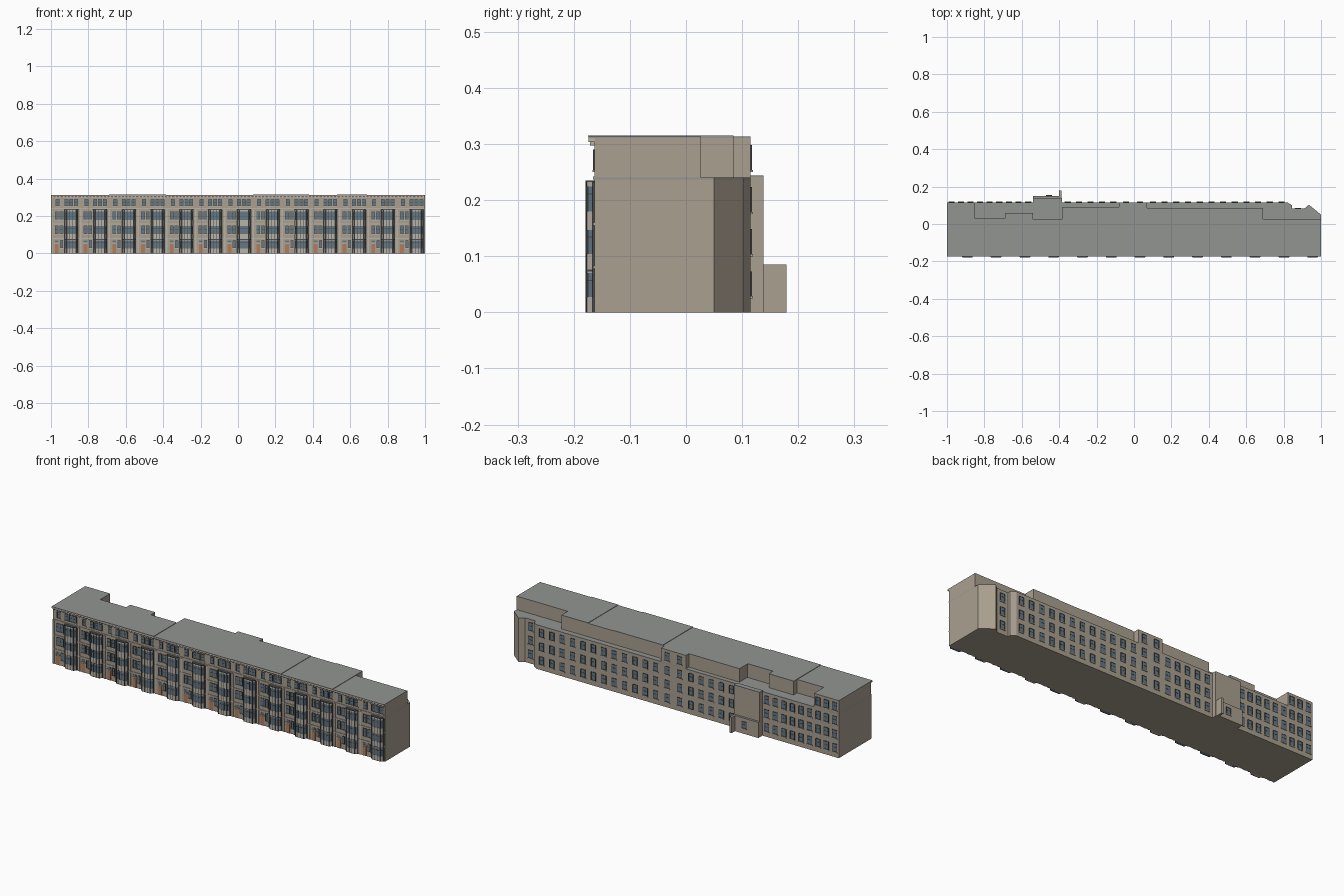
import bpy, bmesh

if "Cube" in bpy.data.objects:
    bpy.data.objects.remove(bpy.data.objects["Cube"])

def material(name, rgb):
    m = bpy.data.materials.new(name)
    m.diffuse_color = (*rgb, 1)
    m.use_nodes = True
    m.node_tree.nodes["Principled BSDF"].inputs["Base Color"].default_value = m.diffuse_color
    return m

WALL = material("wall_stone", (0.40, 0.35, 0.28))
TRIM = material("pale_trim", (0.50, 0.45, 0.39))
ROOF = material("roof_grey", (0.29, 0.30, 0.29))
GLASS = material("window_glass", (0.13, 0.19, 0.24))
DARK = material("dark_frame", (0.07, 0.07, 0.07))
DOOR = material("door_wood", (0.45, 0.20, 0.10))

def finish(name, bm, mat):
    bmesh.ops.recalc_face_normals(bm, faces=bm.faces)
    me = bpy.data.meshes.new(name)
    bm.to_mesh(me)
    bm.free()
    me.materials.append(mat)
    ob = bpy.data.objects.new(name, me)
    bpy.context.collection.objects.link(ob)
    return ob

def prisms(name, items, mat):
    """Vertical prisms: each item is (outline, z0, z1)."""
    bm = bmesh.new()
    for pts, z0, z1 in items:
        lo = [bm.verts.new((x, y, z0)) for x, y in pts]
        hi = [bm.verts.new((x, y, z1)) for x, y in pts]
        bm.faces.new(lo[::-1])
        bm.faces.new(hi)
        n = len(pts)
        for i in range(n):
            j = (i + 1) % n
            bm.faces.new((lo[i], lo[j], hi[j], hi[i]))
    return finish(name, bm, mat)

def box(x0, x1, y0, y1, z0, z1):
    return ([(x0, y0), (x1, y0), (x1, y1), (x0, y1)], z0, z1)

FRONT = -0.163
TERRACE, TOP = 0.24, 0.311

# Lower three storeys, with the notched and splayed right-hand end
lower = [(-1, FRONT), (1, FRONT), (1, 0.05), (0.935, 0.103), (0.91, 0.082), (0.845, 0.082),
         (0.845, 0.10), (0.82, 0.115), (-1, 0.115)]
prisms("lower_storeys", [(lower, 0, TERRACE - 0.003)], WALL)
prisms("terrace_roof", [(lower, TERRACE - 0.003, TERRACE)], ROOF)

# Top storey, stepped back by different amounts along the rear
steps = [(1, 0.69, 0.027), (0.69, 0.07, 0.085), (0.07, -0.08, 0.115), (-0.08, -0.385, 0.09),
         (-0.385, -0.54, 0.023), (-0.54, -0.69, 0.06), (-0.69, -0.85, 0.03), (-0.85, -1, 0.115)]
rear = [(x, y) for a, b, y in steps for x in (a, b)]
prisms("top_storey", [([(-1, FRONT), (1, FRONT)] + rear, TERRACE, TOP)], WALL)
prisms("main_roof", [([(-1, -0.174), (1, -0.174)] + rear, TOP, 0.313)], ROOF)
prisms("raised_roof_panels", [box(a, b, -0.175, y, 0.313, 0.3155) for a, b, y in
       ((-0.69, -0.54, 0.06), (-0.54, -0.385, 0.023), (0.08, 0.38, 0.085), (0.53, 0.69, 0.085))], ROOF)

# Rear service wing, low annex and fin wall
prisms("rear_wing", [box(-0.54, -0.385, 0.11, 0.138, 0, 0.241)], WALL)
prisms("rear_wing_roof", [box(-0.54, -0.385, 0.11, 0.138, 0.241, 0.244)], ROOF)
prisms("rear_annex", [box(-0.54, -0.39, 0.13, 0.15, 0, 0.083)], WALL)
prisms("rear_annex_roof", [box(-0.54, -0.39, 0.138, 0.15, 0.083, 0.085)], ROOF)
prisms("garden_fin_wall", [box(-0.40, -0.388, 0.138, 0.179, 0, 0.085)], WALL)

# Window collector: dark surround, glass pane, glazing bar and sill; side is -1 front or +1 rear
frames, panes, sills = [], [], []

def window(x, z, w, h, y, side):
    def slab(x0, x1, depth, z0, z1):
        a, b = sorted((y - side * 0.002, y + side * depth))
        return box(x0, x1, a, b, z0, z1)
    e = 0.0025
    for s in (-1, 1):
        frames.append(slab(x + s * w / 2 - e / 2, x + s * w / 2 + e / 2, 0.0025, z, z + h))
        zz = z if s < 0 else z + h
        frames.append(slab(x - w / 2, x + w / 2, 0.0025, zz - e / 2, zz + e / 2))
    panes.append(slab(x - w / 2, x + w / 2, 0.001, z, z + h))
    frames.append(slab(x - w / 2, x + w / 2, 0.002, z + h * 0.55, z + h * 0.55 + 0.0015))
    sills.append(slab(x - w / 2 - 0.003, x + w / 2 + 0.003, 0.004, z - 0.005, z - 0.001))

# Front: thirteen repeated house units
N = 13
U = 2 / N
doors, lintels, bay_glass, bay_band, bay_bars, bay_caps, pilasters, blocks = ([] for _ in range(8))

def bay_outline(cx, g=0.0):
    return [(cx - 0.037 - g, FRONT + 0.002), (cx - 0.024 - g, -0.177 - g),
            (cx + 0.024 + g, -0.177 - g), (cx + 0.037 + g, FRONT + 0.002)]

for i in range(N):
    x0 = -1 + i * U
    # canted bay: glazed core wrapped by stone bands and dark corner posts
    cx = x0 + 0.109
    bay_glass.append((bay_outline(cx), 0.0, 0.232))
    for z0, z1 in ((0, 0.027), (0.070, 0.104), (0.147, 0.180), (0.224, 0.232)):
        bay_band.append((bay_outline(cx, 0.001), z0, z1))
    bay_caps.append((bay_outline(cx, 0.002), 0.232, 0.235))
    bay_caps.append((bay_outline(cx, 0.0017), 0.073, 0.076))
    for s in (-1, 1):
        for px, py, r in ((0.024, -0.1765, 0.0025), (0.036, -0.1645, 0.003), (0.008, -0.177, 0.0012)):
            bay_bars.append(box(cx + s * px - r, cx + s * px + r, py - 0.0018, py + 0.002, 0, 0.232))
    for z in (0.056, 0.133, 0.21):
        bay_bars.append((bay_outline(cx, 0.0007), z, z + 0.002))
    # door with lintel and the windows above and beside it
    doors.append(box(x0 + 0.021, x0 + 0.041, FRONT - 0.002, FRONT + 0.002, 0, 0.05))
    lintels.append(box(x0 + 0.018, x0 + 0.044, FRONT - 0.004, FRONT + 0.002, 0.052, 0.058))
    panes.append(box(x0 + 0.021, x0 + 0.041, FRONT - 0.001, FRONT + 0.002, 0.058, 0.07))
    window(x0 + 0.057, 0.03, 0.014, 0.04, FRONT, -1)
    for z in (0.106, 0.182):
        window(x0 + 0.031, z, 0.018, 0.042, FRONT, -1)
        window(x0 + 0.056, z, 0.018, 0.042, FRONT, -1)
    for dx in (0.036, 0.082, 0.108, 0.134):
        window(x0 + dx, 0.255, 0.019, 0.034, FRONT, -1)
    # party-wall pilaster and cornice brackets
    pilasters.append(box(x0 + 0.001, x0 + 0.009, FRONT - 0.003, FRONT + 0.002, 0, 0.235))
    for k in range(8):
        bx = x0 + (k + 0.5) * U / 8
        blocks.append(box(bx - 0.004, bx + 0.004, -0.171, FRONT + 0.002, 0.297, 0.304))

prisms("bay_glazing", bay_glass, GLASS)
prisms("bay_spandrels", bay_band, TRIM)
prisms("bay_posts", bay_bars, DARK)
prisms("bay_caps", bay_caps, DARK)
prisms("front_doors", doors, DOOR)
prisms("door_lintels", lintels, TRIM)
prisms("pilasters", pilasters, TRIM)
prisms("cornice_brackets", blocks, TRIM)
prisms("cornice", [box(-1, 1, -0.174, FRONT + 0.002, 0.304, TOP)], TRIM)
prisms("string_courses", [box(-1, 1, FRONT - 0.003, FRONT + 0.002, z, z + 0.005)
                          for z in (0.078, 0.155, 0.237)], TRIM)

# Rear windows: (x start, x end, columns, wall y, storeys)
ROWS = (0.03, 0.105, 0.18, 0.255)
for a, b, n, y, floors in ((-1, -0.85, 3, 0.115, 4), (-0.85, -0.54, 6, 0.115, 3),
                           (-0.385, -0.08, 5, 0.115, 3), (-0.08, 0.07, 2, 0.115, 4),
                           (0.07, 0.82, 12, 0.115, 3), (0.85, 0.905, 1, 0.082, 3)):
    for k in range(n):
        for z in ROWS[:floors]:
            window(a + (k + 0.5) * (b - a) / n, z, 0.027, 0.042, y, 1)
window(-0.455, 0.03, 0.027, 0.035, 0.15, 1)

prisms("window_frames", frames, DARK)
prisms("window_panes", panes, GLASS)
prisms("window_sills", sills, TRIM)
